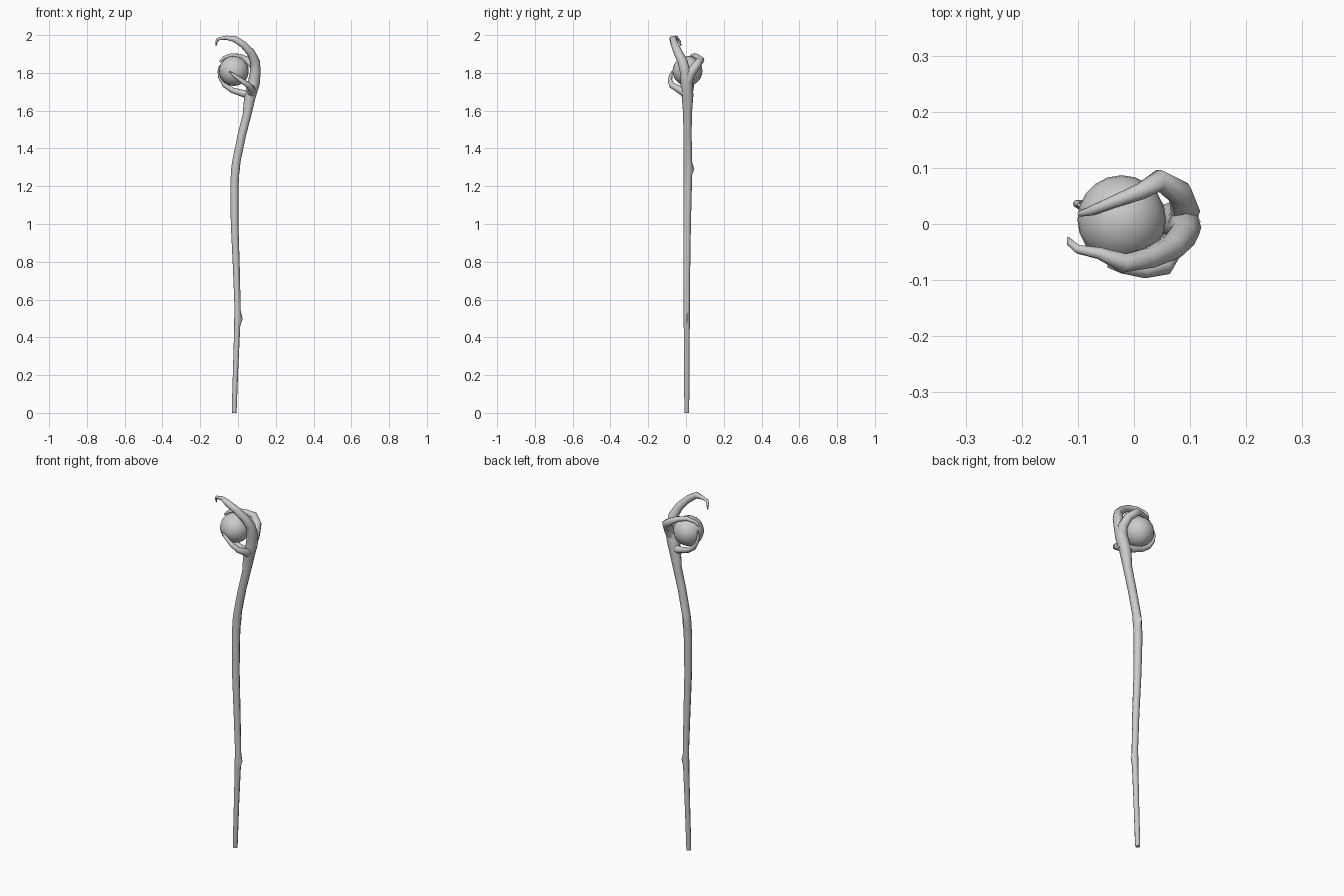
import bpy, bmesh, math
from mathutils import Vector


def finish(name, bm, angle=60):
    bmesh.ops.recalc_face_normals(bm, faces=bm.faces)
    me = bpy.data.meshes.new(name)
    bm.to_mesh(me)
    bm.free()
    ob = bpy.data.objects.new(name, me)
    bpy.context.collection.objects.link(ob)
    bpy.context.view_layer.objects.active = ob
    ob.select_set(True)
    bpy.ops.object.shade_smooth_by_angle(angle=math.radians(angle))
    ob.select_set(False)
    return ob


def tube(name, path, sides=8, knots=()):
    """Tapered tube through (x, y, z, radius) points; knots are (ring, direction, push)."""
    bm = bmesh.new()
    pts = [Vector(p[:3]) for p in path]
    rings, side = [], Vector((1, 0, 0))
    if abs((pts[1] - pts[0]).normalized().x) > 0.9:
        side = Vector((0, 0, 1))
    for i, p in enumerate(pts):
        a = (p - pts[i - 1]).normalized() if i else Vector()
        b = (pts[i + 1] - p).normalized() if i < len(pts) - 1 else Vector()
        t = (a + b).normalized()
        side = (side - t * side.dot(t)).normalized()
        up = t.cross(side)
        rings.append([bm.verts.new(p + path[i][3] * (side * math.cos(k * math.tau / sides)
                     + up * math.sin(k * math.tau / sides))) for k in range(sides)])
    for i, d, push in knots:
        d = Vector(d)
        v = max(rings[i], key=lambda v: (v.co - pts[i]).dot(d))
        v.co += d * push
    for r, s in zip(rings, rings[1:]):
        for k in range(sides):
            n = (k + 1) % sides
            bm.faces.new((r[k], r[n], s[n], s[k]))
    bm.faces.new(rings[0])
    bm.faces.new(rings[-1])
    return finish(name, bm)


# Crooked wooden shaft with two knots
tube("shaft", [
    (-.02, .004, 0, .011), (-.02, .004, .02, .013), (-.012, .004, .25, .014),
    (-.004, .004, .46, .016), (-.002, .004, .5, .018), (-.002, .004, .54, .016),
    (-.008, .004, .75, .018), (-.018, .006, 1.0, .020), (-.019, .009, 1.2, .022),
    (-.016, .01, 1.26, .022), (-.013, .01, 1.29, .023), (-.009, .01, 1.33, .022),
    (.02, .008, 1.47, .022), (.048, .008, 1.58, .023), (.064, .008, 1.68, .031),
    (.082, .004, 1.74, .032), (.09, .004, 1.79, .029)],
    knots=[(4, (1, 0, 0), .009), (10, (0, 1, 0), .011)])

# Tall hooked branch arching over the orb
tube("tall_branch", [
    (.07, .004, 1.69, .029), (.085, .002, 1.75, .031), (.092, -.005, 1.81, .028),
    (.09, -.018, 1.86, .026), (.068, -.042, 1.908, .023), (.028, -.06, 1.95, .02),
    (-.018, -.07, 1.98, .018), (-.062, -.052, 1.986, .011), (-.1, -.045, 1.981, .008),
    (-.113, -.034, 1.968, .007), (-.117, -.026, 1.942, .003)])

# Rear branch wrapping over the top of the orb
tube("rear_branch", [
    (.082, .004, 1.74, .028), (.092, .022, 1.795, .026), (.082, .055, 1.84, .023),
    (.045, .078, 1.869, .02), (.012, .058, 1.886, .015), (-.035, .04, 1.893, .011),
    (-.075, .024, 1.88, .009), (-.097, .018, 1.858, .005)])

# Front claw crossing the orb
tube("front_claw", [
    (.068, .005, 1.69, .026), (.074, -.035, 1.712, .02), (.055, -.076, 1.735, .016),
    (.018, -.085, 1.76, .012), (-.02, -.08, 1.787, .009), (-.046, -.075, 1.807, .003)])

# Lower claw cupping the orb from beneath
tube("lower_claw", [
    (.07, .008, 1.69, .026), (.03, .018, 1.69, .019), (-.03, .024, 1.708, .015),
    (-.07, .03, 1.735, .013), (-.096, .034, 1.775, .009), (-.102, .036, 1.81, .007),
    (-.098, .034, 1.84, .003)])

# Orb
bm = bmesh.new()
bmesh.ops.create_uvsphere(bm, u_segments=20, v_segments=14, radius=.079)
bmesh.ops.translate(bm, verts=bm.verts, vec=(-.022, .008, 1.81))
finish("orb", bm)
